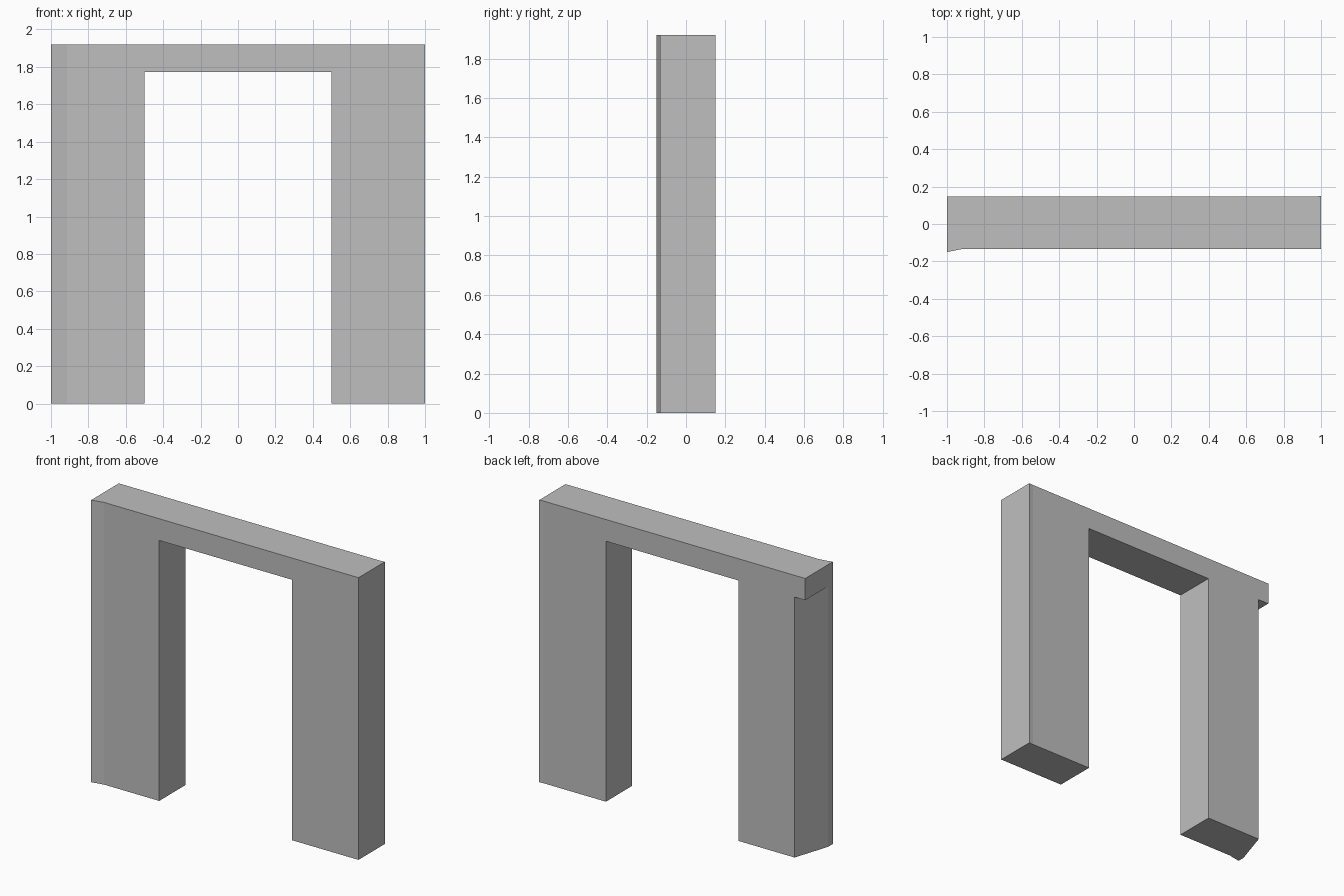
import bpy
import bmesh

cube = bpy.data.objects.get("Cube")
if cube:
    bpy.data.objects.remove(cube, do_unlink=True)

HEIGHT, UNDERSIDE = 1.92, 1.772

grey = bpy.data.materials.new("plain grey")
grey.use_nodes = True
colour = (0.52, 0.52, 0.52, 1)
grey.diffuse_color = colour
grey.node_tree.nodes["Principled BSDF"].inputs["Base Color"].default_value = colour


def prism(name, outline, bottom, top):
    """Extrude a floor outline upwards into a solid."""
    bm = bmesh.new()
    base = bm.faces.new([bm.verts.new((x, y, bottom)) for x, y in outline])
    raised = bmesh.ops.extrude_face_region(bm, geom=[base])["geom"]
    verts = [v for v in raised if isinstance(v, bmesh.types.BMVert)]
    bmesh.ops.translate(bm, verts=verts, vec=(0, 0, top - bottom))
    bmesh.ops.recalc_face_normals(bm, faces=bm.faces)
    mesh = bpy.data.meshes.new(name)
    bm.to_mesh(mesh)
    bm.free()
    mesh.materials.append(grey)
    obj = bpy.data.objects.new(name, mesh)
    bpy.context.collection.objects.link(obj)
    return obj


# Wall slab with small flares at opposite corners
wall = prism("doorway_wall", [
    (-1, -0.15), (-0.915, -0.133), (1, -0.133),
    (1, 0.15), (0.97, 0.147), (-1, 0.147)], 0, HEIGHT)

# Door opening, and the slanted cut on the outer pillar below the lintel
cutters = [
    prism("opening_cutter", [(-0.5, -0.4), (0.5, -0.4), (0.5, 0.4), (-0.5, 0.4)],
          -0.2, UNDERSIDE),
    prism("pillar_slant_cutter", [(-0.9, 0.209), (-1.02, -0.162), (-1.2, 0.209)],
          -0.2, UNDERSIDE),
]
bpy.context.view_layer.objects.active = wall
for cutter in cutters:
    cutter.hide_render = True
    mod = wall.modifiers.new(cutter.name, 'BOOLEAN')
    mod.operation = 'DIFFERENCE'
    mod.solver = 'EXACT'
    mod.object = cutter
    bpy.ops.object.modifier_apply(modifier=mod.name)
    bpy.data.objects.remove(cutter, do_unlink=True)
